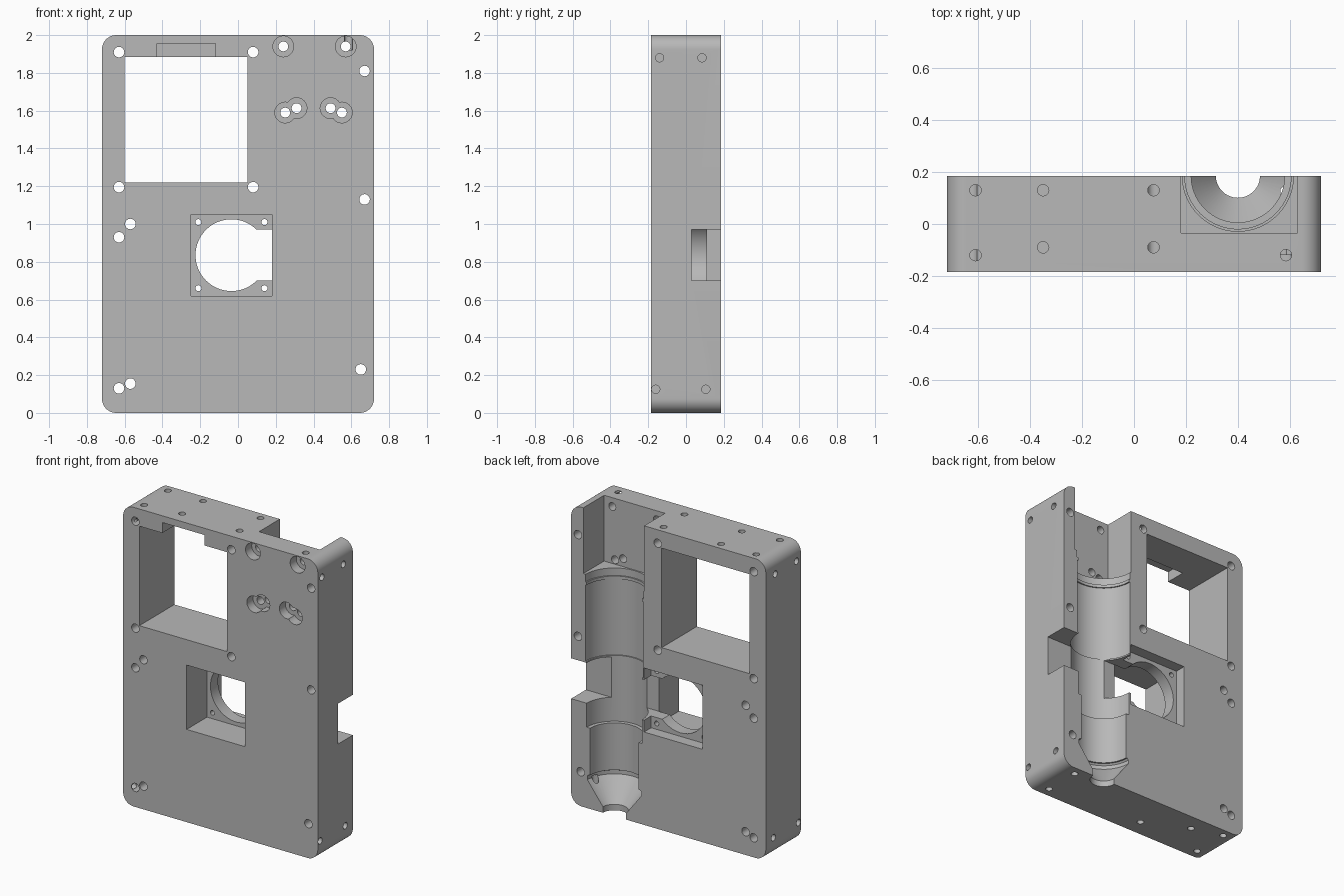
import bpy, bmesh, math
from mathutils import Matrix, Vector

cube = bpy.data.objects.get("Cube")
if cube:
    bpy.data.objects.remove(cube, do_unlink=True)

W, D, H = 0.72, 0.185, 2.0      # half width, half depth, height
EDGE = 0.1                      # overshoot of cutters past the faces

grey = bpy.data.materials.new("plain_grey")
grey.use_nodes = True
grey.diffuse_color = (0.48, 0.48, 0.48, 1)
grey.node_tree.nodes["Principled BSDF"].inputs["Base Color"].default_value = grey.diffuse_color


def to_object(name, bm):
    bmesh.ops.recalc_face_normals(bm, faces=bm.faces)
    mesh = bpy.data.meshes.new(name)
    bm.to_mesh(mesh)
    bm.free()
    mesh.materials.append(grey)
    obj = bpy.data.objects.new(name, mesh)
    bpy.context.collection.objects.link(obj)
    return obj


def box(x0, x1, y0, y1, z0, z1):
    bm = bmesh.new()
    size = Matrix.Diagonal((x1 - x0, y1 - y0, z1 - z0, 1))
    mid = Matrix.Translation(((x0 + x1) / 2, (y0 + y1) / 2, (z0 + z1) / 2))
    bmesh.ops.create_cube(bm, size=1, matrix=mid @ size)
    return bm


def rod(start, end, radius, sides=24):
    start, end = Vector(start), Vector(end)
    axis = end - start
    turn = axis.to_track_quat('Z', 'Y').to_matrix().to_4x4()
    bm = bmesh.new()
    bmesh.ops.create_cone(bm, cap_ends=True, segments=sides, radius1=radius, radius2=radius,
                          depth=axis.length, matrix=Matrix.Translation((start + end) / 2) @ turn)
    return bm


def lathe(profile, x, y, sides=64):
    bm = bmesh.new()
    rings = [[bm.verts.new((x + r * math.cos(i * math.tau / sides),
                            y + r * math.sin(i * math.tau / sides), z))
              for i in range(sides)] for r, z in profile]
    for low, high in zip(rings, rings[1:]):
        for i in range(sides):
            j = (i + 1) % sides
            bm.faces.new((low[i], low[j], high[j], high[i]))
    bm.faces.new(rings[0])
    bm.faces.new(rings[-1])
    return bm


# Housing block with rounded corners on its outline
bm = box(-W, W, -D, D, 0, H)
corners = [e for e in bm.edges if abs(e.verts[0].co.y - e.verts[1].co.y) > D]
bmesh.ops.bevel(bm, geom=corners, offset=0.075, segments=10, profile=0.5, affect='EDGES')
housing = to_object("housing", bm)


def cut(bm):
    cutter = to_object("cutter", bm)
    cutter.hide_render = True
    mod = housing.modifiers.new("cut", 'BOOLEAN')
    mod.operation = 'DIFFERENCE'
    mod.solver = 'EXACT'
    mod.object = cutter
    bpy.ops.object.modifier_apply(modifier=mod.name)
    bpy.data.objects.remove(cutter, do_unlink=True)


bpy.ops.object.select_all(action='DESELECT')
bpy.context.view_layer.objects.active = housing
housing.select_set(True)

# Display window and the notch above it
cut(box(-0.6, 0.05, -D - EDGE, D + EDGE, 1.22, 1.885))
cut(box(-0.43, -0.12, -D - EDGE, -0.045, 1.8, 1.955))

# Turned channel open to the back, with a square pocket over it
cut(lathe([(0.085, -EDGE), (0.085, 0.04), (0.2, 0.19), (0.2, 0.215), (0.19, 0.225),
           (0.18, 0.225), (0.18, 0.54), (0.205, 0.54), (0.205, 0.98), (0.213, 0.98),
           (0.213, 1.49), (0.205, 1.49), (0.205, 1.51), (0.214, 1.51), (0.214, 1.62)],
          0.4, D + 0.001))
cut(box(0.18, 0.63, -0.035, D + EDGE, 1.56, H + EDGE))

# Square recesses, front and back, around a mounting plate with a round opening
cut(box(-0.25, 0.18, -D - EDGE, 0.03, 0.62, 1.05))
cut(box(-0.25, 0.181, 0.11, D + EDGE, 0.621, 1.049))
cut(rod((-0.035, -0.05, 0.835), (-0.035, D, 0.835), 0.19, 64))
for x in (-0.21, 0.14):
    for z in (0.66, 1.01):
        cut(rod((x, -0.02, z), (x, 0.15, z), 0.016, 16))

# Cross slot running out through the side wall
cut(box(-0.03, W + EDGE, 0.029, D + EDGE, 0.7, 0.97))

# Through holes in the front
for x, z in [(-0.63, 1.91), (0.08, 1.91), (-0.63, 1.195), (0.08, 1.195), (-0.57, 1.0),
             (-0.63, 0.93), (-0.63, 0.13), (-0.57, 0.155), (0.67, 1.81), (0.67, 1.13),
             (0.65, 0.23)]:
    cut(rod((x, -D - EDGE, z), (x, D + EDGE, z), 0.028))

# Counterbored holes into the square pocket
for x, z in [(0.24, 1.94), (0.57, 1.94), (0.25, 1.59), (0.31, 1.613), (0.49, 1.613),
             (0.55, 1.59)]:
    cut(rod((x, -D - EDGE, z), (x, -0.12, z), 0.055))
    cut(rod((x, -D, z), (x, 0, z), 0.026))

# Blind screw holes in both sides
for side in (-1, 1):
    for y, z in [(-0.14, 1.88), (0.085, 1.88), (-0.16, 0.125), (0.105, 0.125)]:
        cut(rod((side * (W + EDGE), y, z), (side * (W - 0.07), y, z), 0.022, 16))

# Blind screw holes in the top and bottom
for x, y in [(-0.61, 0.13), (-0.61, -0.12), (-0.35, 0.13), (-0.35, -0.09),
             (0.075, 0.13), (0.075, -0.09), (0.585, -0.12)]:
    cut(rod((x, y, H + EDGE), (x, y, H - 0.08), 0.022, 16))
for x, y in [(-0.61, 0.13), (-0.61, -0.12), (-0.4, 0.07), (-0.11, -0.07),
             (0.585, -0.12), (0.585, 0.125)]:
    cut(rod((x, y, -EDGE), (x, y, 0.2 if y > 0.12 and x > 0 else 0.08), 0.022, 16))

bpy.ops.object.shade_smooth_by_angle(angle=math.radians(25))
